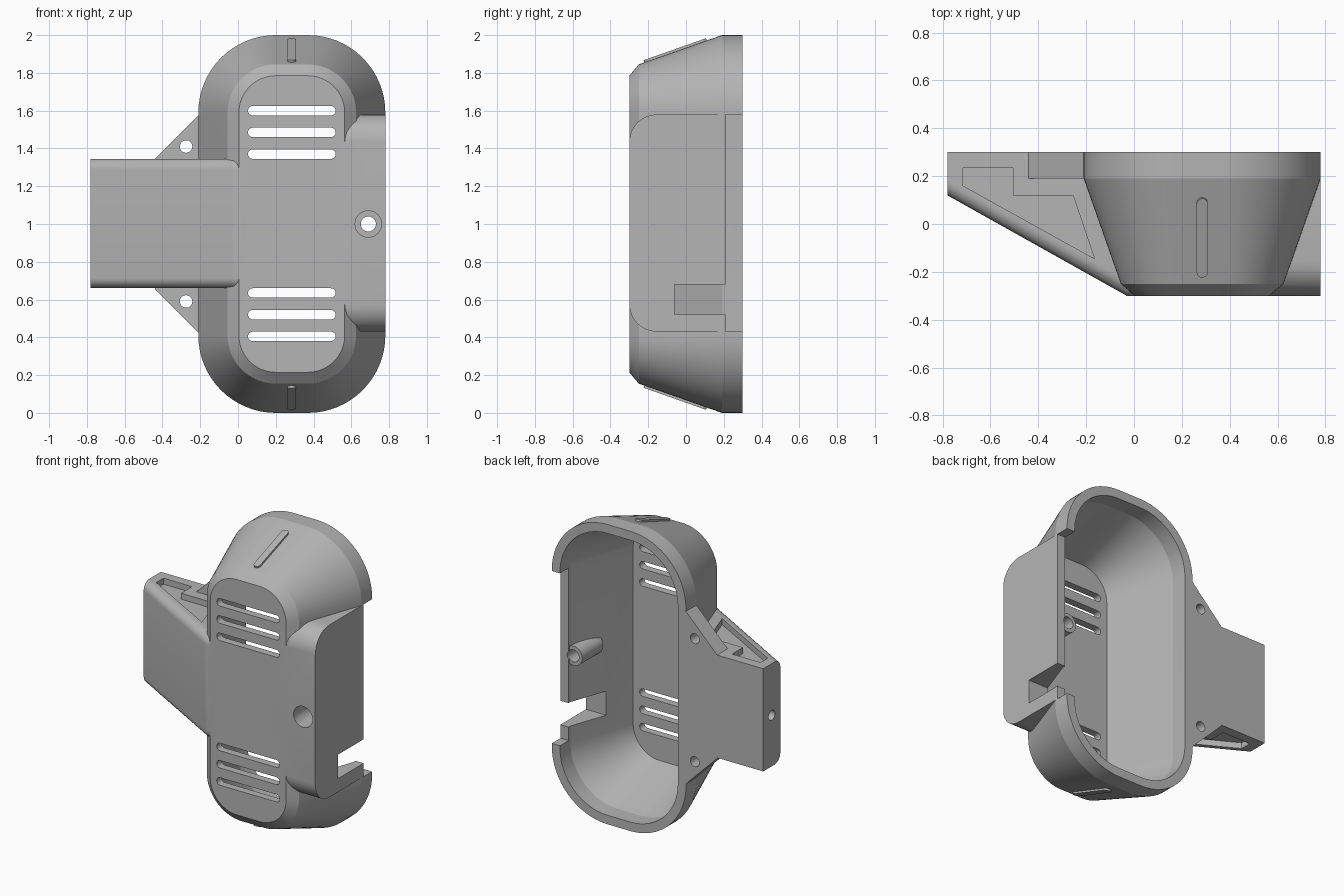
import bpy, bmesh, math
from mathutils import Vector, Matrix

if "Cube" in bpy.data.objects:
    bpy.data.objects.remove(bpy.data.objects["Cube"])

GREY = (0.46, 0.46, 0.46, 1)
mat = bpy.data.materials.new("plain grey")
mat.use_nodes = True
mat.diffuse_color = GREY
mat.node_tree.nodes["Principled BSDF"].inputs["Base Color"].default_value = GREY

MID_X, MID_Z = 0.285, 1.0


def rounded_rect(cx, cy, hx, hy, r, n=16):
    """Outline of a rounded rectangle as 2D points."""
    pts = []
    for q, (sx, sy) in enumerate([(1, 1), (-1, 1), (-1, -1), (1, -1)]):
        for i in range(n + 1):
            a = math.pi / 2 * (q + i / n)
            p = (cx + sx * (hx - r) + r * math.cos(a), cy + sy * (hy - r) + r * math.sin(a))
            if not pts or math.dist(p, pts[-1]) > 1e-5:
                pts.append(p)
    if math.dist(pts[0], pts[-1]) < 1e-5:
        pts.pop()
    return pts


def circle(cx, cy, r):
    return rounded_rect(cx, cy, r, r, r, 8)


def loft(name, rings, bevel=None):
    """Skin closed rings of 3D points and cap both ends."""
    bm = bmesh.new()
    loops = [[bm.verts.new(p) for p in ring] for ring in rings]
    n = len(loops[0])
    for a, b in zip(loops, loops[1:]):
        for i in range(n):
            j = (i + 1) % n
            bm.faces.new((a[i], a[j], b[j], b[i]))
    bm.faces.new(loops[0])
    bm.faces.new(loops[-1])
    bmesh.ops.recalc_face_normals(bm, faces=bm.faces)
    if bevel:
        rule, size = bevel
        bmesh.ops.bevel(bm, geom=[e for e in bm.edges if rule(e)], offset=size,
                        segments=8, profile=0.5, affect='EDGES')
    mesh = bpy.data.meshes.new(name)
    bm.to_mesh(mesh)
    bm.free()
    mesh.materials.append(mat)
    obj = bpy.data.objects.new(name, mesh)
    bpy.context.collection.objects.link(obj)
    return obj


def prism(name, pts, axis, lo, hi, bevel=None):
    """Extrude a 2D outline along an axis."""
    place = {'x': lambda p, t: (t, p[0], p[1]),
             'y': lambda p, t: (p[0], t, p[1]),
             'z': lambda p, t: (p[0], p[1], t)}[axis]
    return loft(name, [[place(p, t) for p in pts] for t in (lo, hi)], bevel)


def box(name, x, y, z):
    return prism(name, [(x[0], y[0]), (x[1], y[0]), (x[1], y[1]), (x[0], y[1])], 'z', *z)


def bowl(name, steps):
    """Stack of rounded outlines, each given as depth y and inward offset."""
    return loft(name, [[(x, y, z) for x, z in
                        rounded_rect(MID_X, MID_Z, 0.495 - o, 1 - o, 0.41 - o)]
                       for y, o in steps])


def combine(target, tool, operation):
    mod = target.modifiers.new(operation, 'BOOLEAN')
    mod.operation, mod.solver, mod.object = operation, 'EXACT', tool
    bpy.context.view_layer.objects.active = target
    bpy.ops.object.modifier_apply(modifier=mod.name)
    bpy.data.objects.remove(tool)


def add(target, tool):
    combine(target, tool, 'UNION')


def cut(target, tool):
    combine(target, tool, 'DIFFERENCE')


def mirror_z(pts):
    return [(x, 2 * MID_Z - z) for x, z in pts]


# Tapered outer body with a chamfered front
housing = bowl("housing", [(0.3, 0), (0.19, 0), (-0.25, 0.155), (-0.3, 0.215)])

# Square side block, rounded on its two front edges
block = prism("side_block", [(-0.3, 0.43), (0.25, 0.43), (0.25, 1.58), (-0.3, 1.58)], 'x', 0.3, 0.78,
              (lambda e: all(v.co.y < -0.29 for v in e.verts)
               and abs(e.verts[0].co.x - e.verts[1].co.x) > 0.1, 0.145))
add(housing, block)

# Wedge-shaped arm with rounded sloping edges
arm = prism("arm", [(-0.78, 0.3), (-0.78, 0.12), (-0.03, -0.3), (0.06, -0.3), (0.06, 0.3)],
            'z', 0.66, 1.345,
            (lambda e: all(v.co.y < 0.13 for v in e.verts)
             and abs(e.verts[0].co.z - e.verts[1].co.z) < 0.1
             and abs(e.verts[0].co.x - e.verts[1].co.x) > 0.01, 0.055))
add(housing, arm)

# Triangular screw ears above and below the arm
ear = [(-0.44, 1.345), (-0.44, 1.3), (-0.15, 1.3), (-0.15, 1.58), (-0.205, 1.58)]
for pts in (ear, mirror_z(ear)):
    add(housing, prism("ear", pts, 'y', 0.19, 0.3))

# Hollow interior, then the screw boss standing in it
cut(housing, bowl("cavity", [(0.4, 0.06), (0.19, 0.06), (-0.25, 0.215)]))
add(housing, prism("boss", circle(0.69, 1, 0.065), 'y', -0.02, 0.2))
cut(housing, prism("boss_hole", circle(0.69, 1, 0.04), 'y', -0.4, 0.4))
cut(housing, prism("counterbore", circle(0.69, 1, 0.07), 'y', -0.4, -0.1))

# Lowered rim and cable slot in the side block
cut(housing, box("rim_notch", (0.65, 0.9), (0.21, 0.4), (0.43, 1.58)))
cut(housing, box("cable_slot", (0.5, 0.9), (-0.06, 0.25), (0.52, 0.68)))

# Vent slots
for i in range(3):
    for z in (1.6 - 0.115 * i, 0.405 + 0.115 * i):
        cut(housing, prism("vent", rounded_rect(MID_X, z, 0.232, 0.025, 0.025, 8), 'y', -0.4, -0.2))

# Ear holes and arm end hole
hole = circle(-0.275, 1.41, 0.033)
for pts in (hole, mirror_z(hole)):
    cut(housing, prism("ear_hole", pts, 'y', 0.1, 0.4))
cut(housing, prism("end_hole", circle(0.21, 1, 0.033), 'x', -0.9, -0.5))

# Shallow pockets on both sides of the arm
pocket = [(-0.715, 0.235), (-0.715, 0.16), (-0.165, -0.145), (-0.255, 0.12), (-0.505, 0.12), (-0.505, 0.235)]
for lo, hi in ((1.305, 1.4), (0.6, 0.7)):
    cut(housing, prism("pocket", pocket, 'z', lo, hi))

# Raised ribs on the sloping ends
slope = math.atan2(0.155, 0.44)
ribs = []
for name, side in (("top_rib", 1), ("bottom_rib", -1)):
    rib = prism(name, rounded_rect(0, 0, 0.023, 0.175, 0.023, 8), 'z', -0.02 * side, 0.012 * side)
    rib.data.transform(Matrix.Translation(Vector((MID_X, -0.055, MID_Z + side * 0.914)))
                       @ Matrix.Rotation(slope * side, 4, 'X'))
    ribs.append(rib)

# Smooth curved areas, keep crisp edges
bpy.ops.object.select_all(action='DESELECT')
for obj in [housing] + ribs:
    obj.select_set(True)
bpy.context.view_layer.objects.active = housing
bpy.ops.object.shade_smooth_by_angle(angle=math.radians(15))
